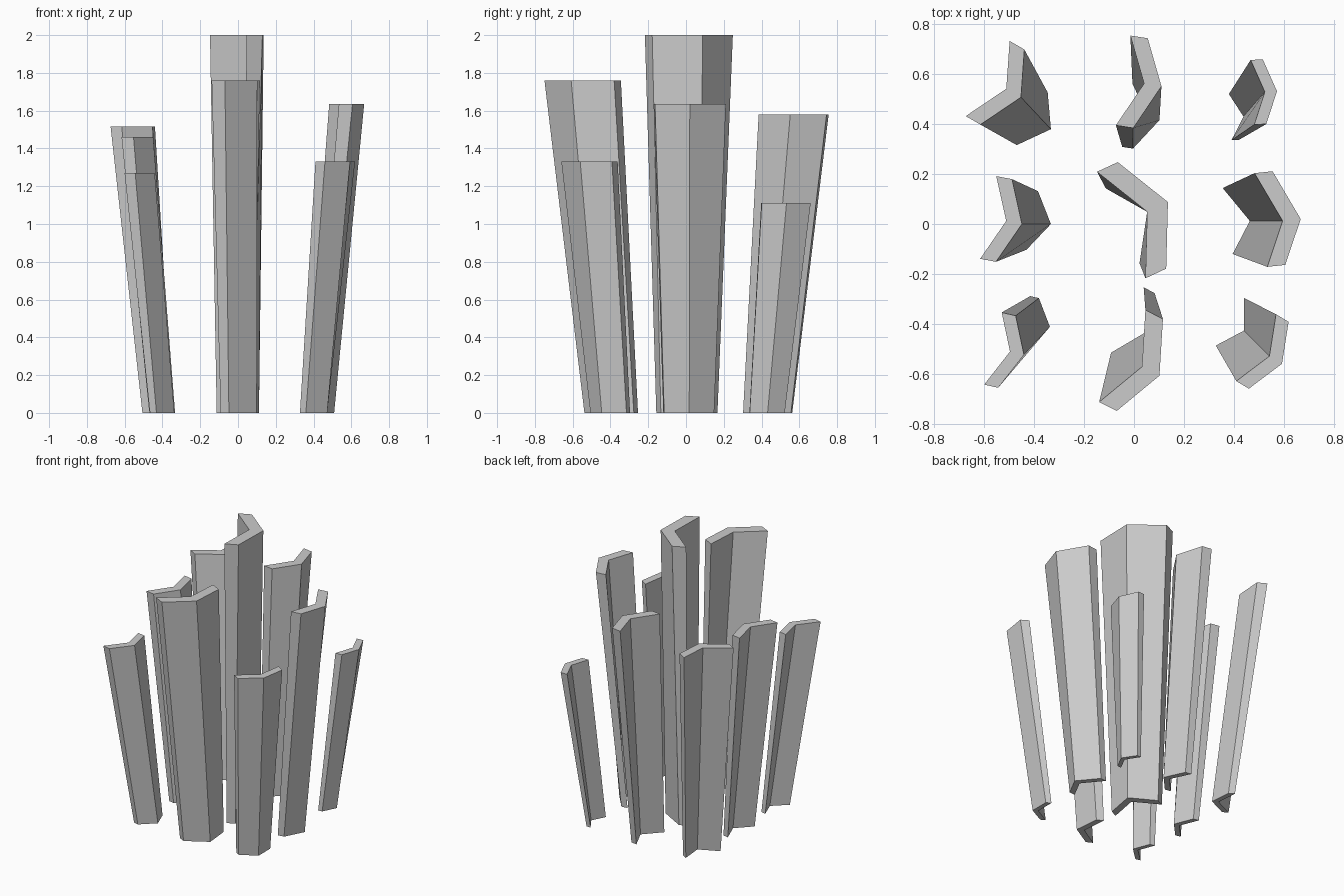
import bpy, bmesh
from math import cos, sin, radians

if "Cube" in bpy.data.objects:
    bpy.data.objects.remove(bpy.data.objects["Cube"])

BOTTOM_ARM = 0.77      # arm length at the base relative to the top
BOTTOM_WALL = 0.62     # wall thickness at the base relative to the top
CLOSING = 9            # each arm folds in by this many degrees at the base


def v_profile(corner, heading, half, arms, wall):
    """V section: outer line of three points, shifted along the bisector."""
    x, y = corner
    a, b = radians(heading - half), radians(heading + half)
    outer = [(x + arms[0] * cos(a), y + arms[0] * sin(a)), (x, y),
             (x + arms[1] * cos(b), y + arms[1] * sin(b))]
    h = radians(heading)
    inner = [(px + wall * cos(h), py + wall * sin(h)) for px, py in outer]
    return outer + inner[::-1]


def column(name, height, top, base, heading, half, arms):
    wall = 0.35 * sum(arms) / 2
    low = v_profile(base, heading, half - CLOSING,
                    [l * BOTTOM_ARM for l in arms], wall * BOTTOM_WALL)
    high = v_profile(top, heading, half, arms, wall)
    bm = bmesh.new()
    lo = [bm.verts.new((x, y, 0)) for x, y in low]
    hi = [bm.verts.new((x, y, height)) for x, y in high]
    for i in range(6):
        j = (i + 1) % 6
        bm.faces.new((lo[i], lo[j], hi[j], hi[i]))
    # Each end is two quads, one per arm
    for ring in (lo, hi):
        bm.faces.new((ring[0], ring[1], ring[4], ring[5]))
        bm.faces.new((ring[1], ring[2], ring[3], ring[4]))
    bmesh.ops.recalc_face_normals(bm, faces=bm.faces)
    mesh = bpy.data.meshes.new(name)
    bm.to_mesh(mesh)
    bm.free()
    bpy.context.collection.objects.link(bpy.data.objects.new(name, mesh))


# name, height, top corner, base corner, heading, half opening, arm lengths
COLUMNS = [
    ("back_left", 1.515, (-.453, .508), (-.333, .380), 150, 64, (.192, .196)),
    ("middle_left", 1.46, (-.449, .0), (-.333, .0), 169, 66.5, (.184, .184)),
    ("front_left", 1.27, (-.441, -.524), (-.337, -.412), 167, 65, (.160, .168)),
    ("back_center", 1.58, (.110, .552), (.102, .416), 171, 65, (.200, .202)),
    ("middle_center", 2.0, (.136, .088), (.111, .069), 205, 63.5, (.257, .267)),
    ("front_center", 1.76, (.102, -.608), (.099, -.451), 153, 66.5, (.228, .222)),
    ("back_right", 1.11, (.573, .532), (.469, .432), 183, 69, (.140, .138)),
    ("middle_right", 1.635, (.668, .020), (.509, .017), 186, 65.5, (.222, .194)),
    ("front_right", 1.33, (.593, -.560), (.472, -.446), 149, 68, (.170, .166)),
]
for name, *spec in COLUMNS:
    column(name + "_column", *spec)
